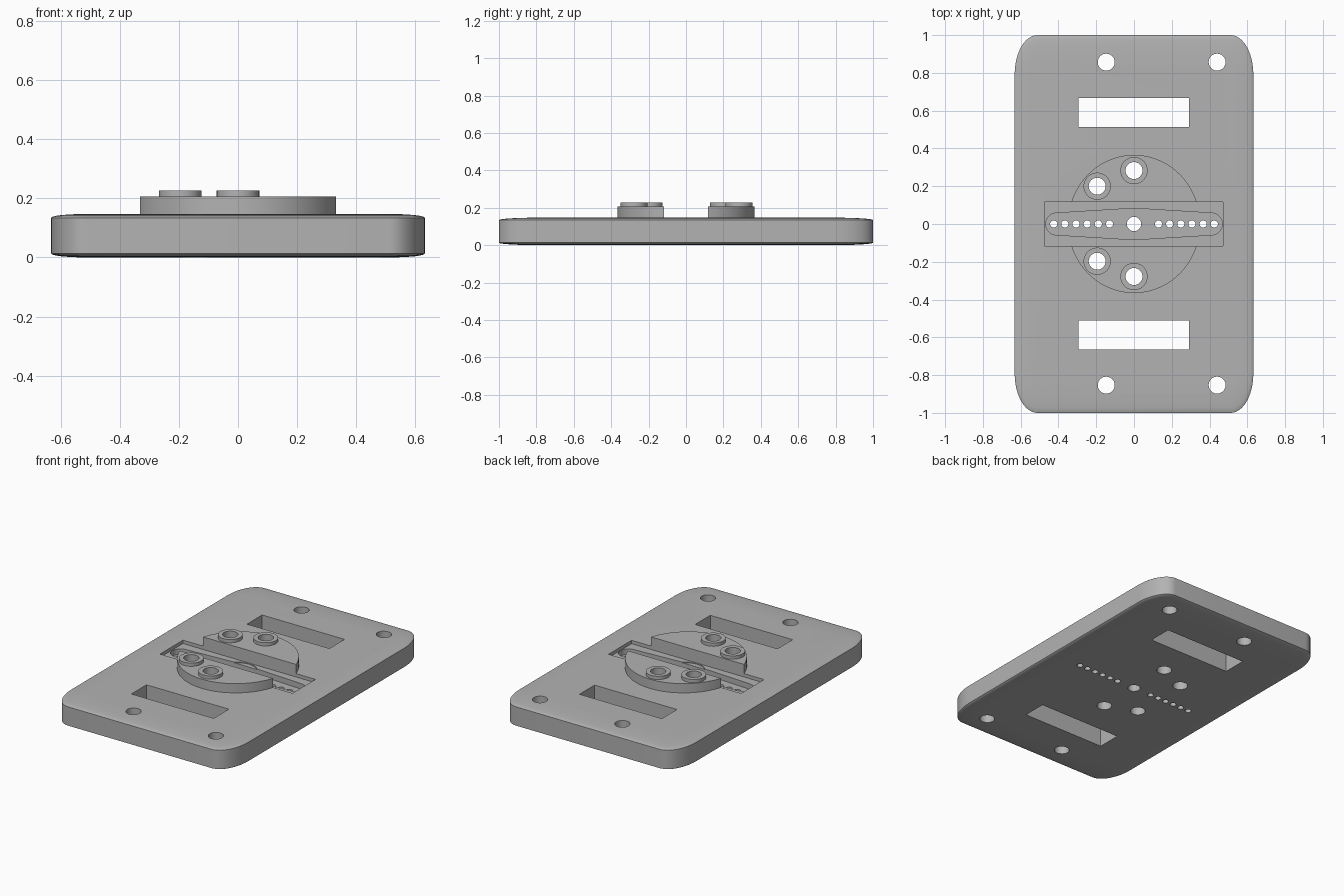
import bpy, bmesh, math
from math import pi, cos, sin

cube = bpy.data.objects.get("Cube")
if cube:
    bpy.data.objects.remove(cube, do_unlink=True)

grey = bpy.data.materials.new("mid grey")
grey.use_nodes = True
grey.diffuse_color = (0.45, 0.45, 0.45, 1)
grey.node_tree.nodes["Principled BSDF"].inputs["Base Color"].default_value = grey.diffuse_color

TOP = 0.147
DISC_TOP = 0.206
CHANNEL_Z = 0.125
HORN_Z = 0.09
HUB_Z = 0.12


def make(name, rings):
    """Solid through a stack of matching closed rings."""
    bm = bmesh.new()
    loops = [[bm.verts.new(p) for p in ring] for ring in rings]
    for low, high in zip(loops, loops[1:]):
        for i in range(len(low)):
            j = (i + 1) % len(low)
            bm.faces.new((low[i], low[j], high[j], high[i]))
    bm.faces.new(loops[0][::-1])
    bm.faces.new(loops[-1])
    bmesh.ops.recalc_face_normals(bm, faces=bm.faces)
    mesh = bpy.data.meshes.new(name)
    bm.to_mesh(mesh)
    bm.free()
    ob = bpy.data.objects.new(name, mesh)
    ob.data.materials.append(grey)
    bpy.context.collection.objects.link(ob)
    return ob


def prism(name, outline, z0, z1):
    return make(name, [[(x, y, z) for x, y in outline] for z in (z0, z1)])


def circle(x, y, r, n=40, start=0.0, sweep=2 * pi):
    return [(x + r * cos(start + sweep * i / n), y + r * sin(start + sweep * i / n)) for i in range(n)]


def box(x0, x1, y0, y1):
    return [(x0, y0), (x1, y0), (x1, y1), (x0, y1)]


def boolean(target, tool, operation="DIFFERENCE"):
    mod = target.modifiers.new("cut", "BOOLEAN")
    mod.operation, mod.object, mod.solver = operation, tool, "EXACT"
    bpy.context.view_layer.objects.active = target
    bpy.ops.object.modifier_apply(modifier=mod.name)
    bpy.data.objects.remove(tool, do_unlink=True)


def rounded(scale, z, n=12):
    """Rectangle with elliptical corners, pulled in towards its core."""
    ring = []
    for q, (sx, sy) in enumerate([(1, 1), (-1, 1), (-1, -1), (1, -1)]):
        for i in range(n + 1):
            a = pi / 2 * (q + i / n)
            ring.append((sx * 0.512 + 0.12 * scale * cos(a), sy * 0.79 + 0.21 * scale * sin(a), z))
    return ring


# Base plate with softly domed rims
rim = 0.013
steps = [pi / 2 * i / 6 for i in range(6)]
rings = [rounded(cos(a), rim * (1 - sin(a))) for a in reversed(steps)]
rings += [rounded(cos(a), TOP - rim * (1 - sin(a))) for a in steps]
plate = make("base_plate", rings)

# Round platform and raised screw collars
bosses = [(-0.195, 0.2), (0, 0.283), (-0.195, -0.197), (0, -0.278)]
boolean(plate, prism("platform", [(x, y * 1.045) for x, y in circle(0, 0, 0.35, 72)], 0.1, DISC_TOP), "UNION")
for x, y in bosses:
    boolean(plate, prism("collar", circle(x, y, 0.072), 0.17, 0.227), "UNION")

# Channel across the platform, then the two-armed pocket and its hub
boolean(plate, prism("channel", box(-0.474, 0.47, -0.117, 0.117), CHANNEL_Z, 0.4))
arm = [(0.05, -0.08)] + circle(0.41, 0, 0.058, 16, -pi / 2, pi) + [(0.41, 0.058), (0.05, 0.08)]
horn = arm + [(-x, -y) for x, y in arm]
boolean(plate, prism("arm_pocket", horn, HORN_Z, 0.4))
boolean(plate, prism("hub_pocket", circle(0, 0, 0.112), HUB_Z, 0.4))

# Slots and through holes
for y in (0.59, -0.587):
    boolean(plate, prism("slot", box(-0.295, 0.292, y - 0.077, y + 0.077), -0.1, 0.4))
holes = [(x, y, 0.045) for x in (-0.147, 0.44) for y in (0.857, -0.853)]
holes += [(x, y, 0.045) for x, y in bosses] + [(0, 0, 0.038)]
holes += [(s * (0.13 + 0.059 * i), 0, 0.019) for s in (-1, 1) for i in range(6)]
for x, y, r in holes:
    boolean(plate, prism("hole", circle(x, y, r, 24), -0.1, 0.4))

bpy.ops.object.select_all(action="DESELECT")
plate.select_set(True)
bpy.context.view_layer.objects.active = plate
bpy.ops.object.shade_smooth_by_angle(angle=math.radians(30))
